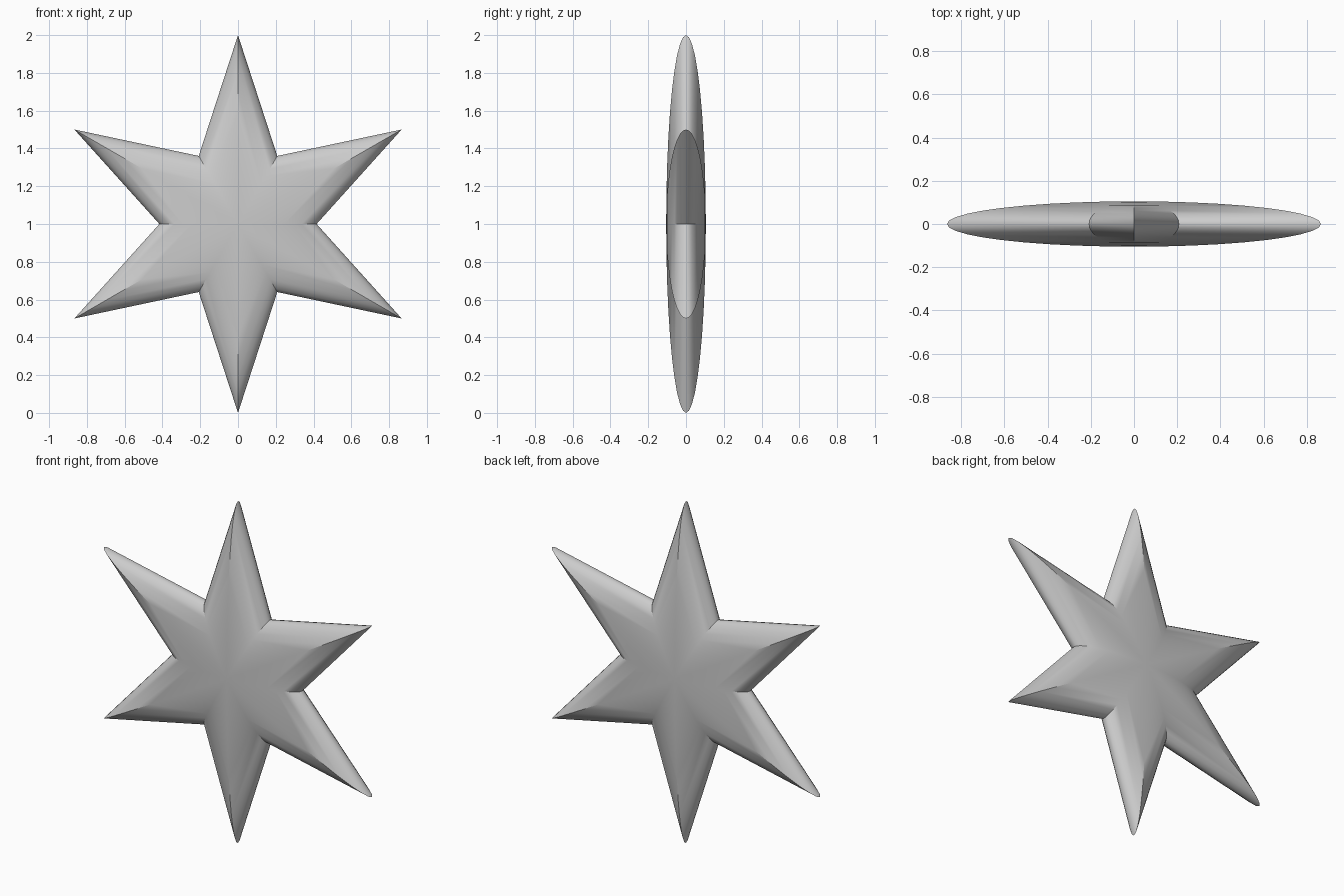
import bpy, bmesh
from math import sin, cos, pi, radians

if "Cube" in bpy.data.objects:
    bpy.data.objects.remove(bpy.data.objects["Cube"])

POINTS, OUTER, INNER, DEPTH = 6, 1.0, 0.416, 0.105
ROWS = 20  # latitude steps from front pole to back pole

bm = bmesh.new()
front = bm.verts.new((0, -DEPTH, 1))
back = bm.verts.new((0, DEPTH, 1))

# Star outline scaled along an elliptical profile from front to back
rings = []
for i in range(1, ROWS):
    phi = -pi / 2 + pi * i / ROWS
    ring = []
    for k in range(POINTS * 2):
        r = (INNER if k % 2 else OUTER) * cos(phi)
        a = pi / 2 + pi * k / POINTS
        ring.append(bm.verts.new((r * cos(a), DEPTH * sin(phi), 1 + r * sin(a))))
    rings.append(ring)

# Skin the rings and close both poles
n = POINTS * 2
for k in range(n):
    j = (k + 1) % n
    bm.faces.new((front, rings[0][k], rings[0][j]))
    bm.faces.new((back, rings[-1][j], rings[-1][k]))
    for a, b in zip(rings, rings[1:]):
        bm.faces.new((a[k], b[k], b[j], a[j]))
bmesh.ops.recalc_face_normals(bm, faces=bm.faces)

mesh = bpy.data.meshes.new("star")
bm.to_mesh(mesh)
bm.free()
star = bpy.data.objects.new("star", mesh)
bpy.context.collection.objects.link(star)

# Smooth pillow surface with crisp ridges and valleys
bpy.context.view_layer.objects.active = star
star.select_set(True)
bpy.ops.object.shade_smooth_by_angle(angle=radians(30))
